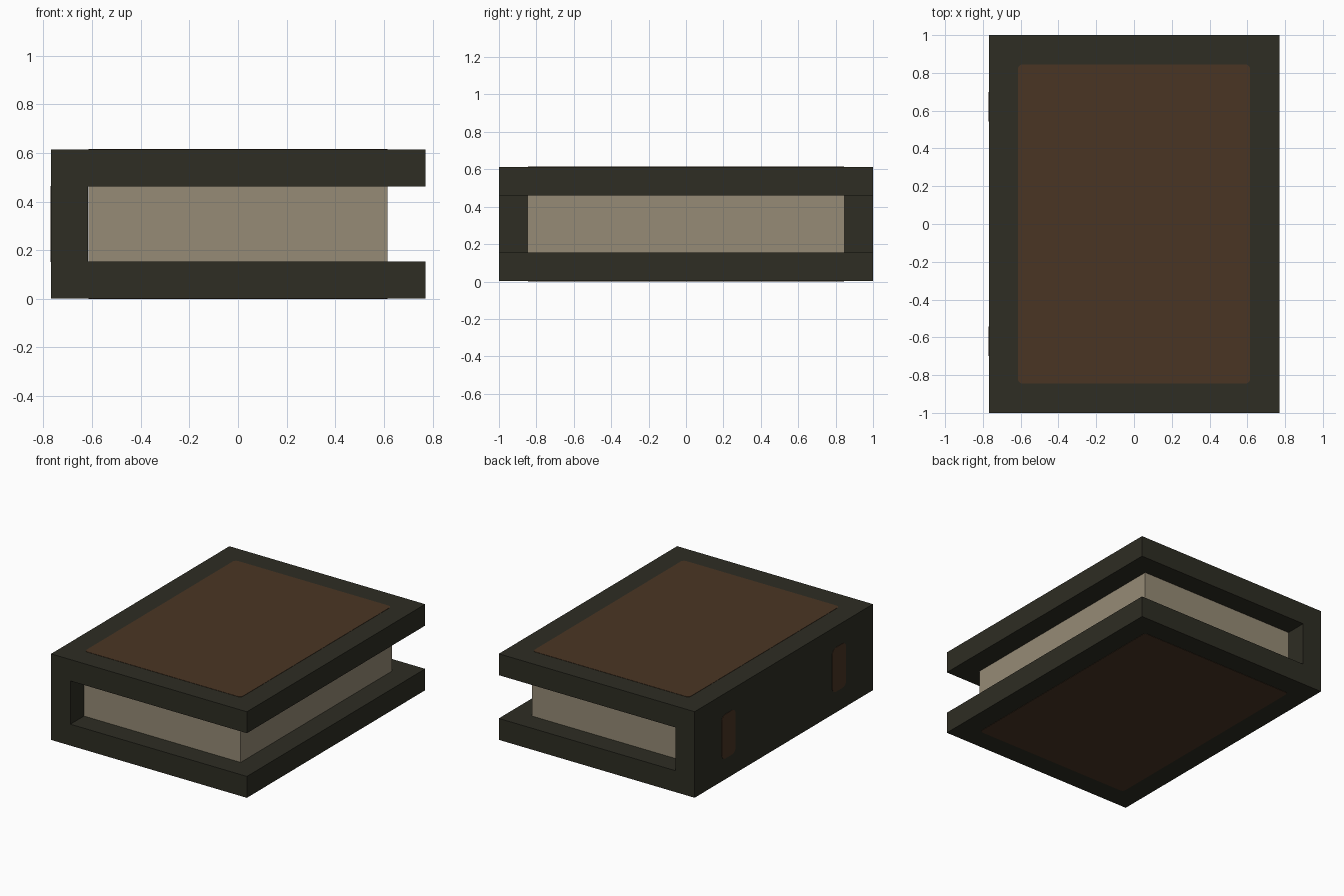
import bpy, bmesh, math
from mathutils import Matrix

cube = bpy.data.objects.get("Cube")
if cube:
    bpy.data.objects.remove(cube, do_unlink=True)


def material(name, rgb):
    m = bpy.data.materials.new(name)
    m.use_nodes = True
    m.diffuse_color = (*rgb, 1)
    bsdf = m.node_tree.nodes["Principled BSDF"]
    bsdf.inputs["Base Color"].default_value = (*rgb, 1)
    bsdf.inputs["Roughness"].default_value = 0.9
    return m


cover_mat = material("dark olive cover", (0.0273, 0.0262, 0.0168))
panel_mat = material("brown leather", (0.0685, 0.0356, 0.0176))
page_mat = material("aged paper", (0.305, 0.258, 0.181))


def prism(name, outline, depth, matrix, mat):
    """Extrude a flat outline by depth along its local z, centred, then place it."""
    bm = bmesh.new()
    face = bm.faces.new([bm.verts.new((x, y, -depth / 2)) for x, y in outline])
    top = bmesh.ops.extrude_face_region(bm, geom=[face])["geom"]
    bmesh.ops.translate(bm, vec=(0, 0, depth),
                        verts=[v for v in top if isinstance(v, bmesh.types.BMVert)])
    bm.transform(matrix)
    bmesh.ops.recalc_face_normals(bm, faces=bm.faces)
    mesh = bpy.data.meshes.new(name)
    bm.to_mesh(mesh)
    bm.free()
    mesh.materials.append(mat)
    ob = bpy.data.objects.new(name, mesh)
    bpy.context.collection.objects.link(ob)
    return ob


def rounded_rect(hx, hy, r, steps=5):
    """Outline of a rectangle with rounded corners."""
    pts = []
    for i, (sx, sy) in enumerate([(1, 1), (-1, 1), (-1, -1), (1, -1)]):
        for k in range(steps + 1):
            a = math.radians(90 * (i + k / steps))
            pts.append((sx * (hx - r) + r * math.cos(a), sy * (hy - r) + r * math.sin(a)))
    return pts


W, H, T = 0.77, 0.615, 0.154   # half width, height, board thickness
E = 0.002                      # how far the plates stand proud

# Cover: C-shaped profile (spine plus two boards) run along y
c_profile = [(-W + E, E), (W, E), (W, T), (-W + T, T),
             (-W + T, H - T), (W, H - T), (W, H - E), (-W + E, H - E)]
prism("cover", c_profile, 2.0, Matrix.Rotation(math.radians(90), 4, 'X'), cover_mat)

# Page block between the boards
prism("pages", [(-0.615, -0.848), (0.615, -0.848), (0.615, 0.848), (-0.615, 0.848)],
      H - 2 * T, Matrix.Translation((0, 0, H / 2)), page_mat)

# Inlaid panels on both boards
for name, z in (("top_panel", H - E), ("bottom_panel", E)):
    prism(name, rounded_rect(0.615, 0.845, 0.025), 2 * E,
          Matrix.Translation((0, 0, z)), panel_mat)

# Two rounded bands on the spine
for name, y in (("spine_band_back", 0.62), ("spine_band_front", -0.62)):
    prism(name, rounded_rect(0.157, 0.078, 0.04), 2 * E,
          Matrix.Translation((-W + E, y, H / 2)) @ Matrix.Rotation(math.radians(90), 4, 'Y'),
          panel_mat)
